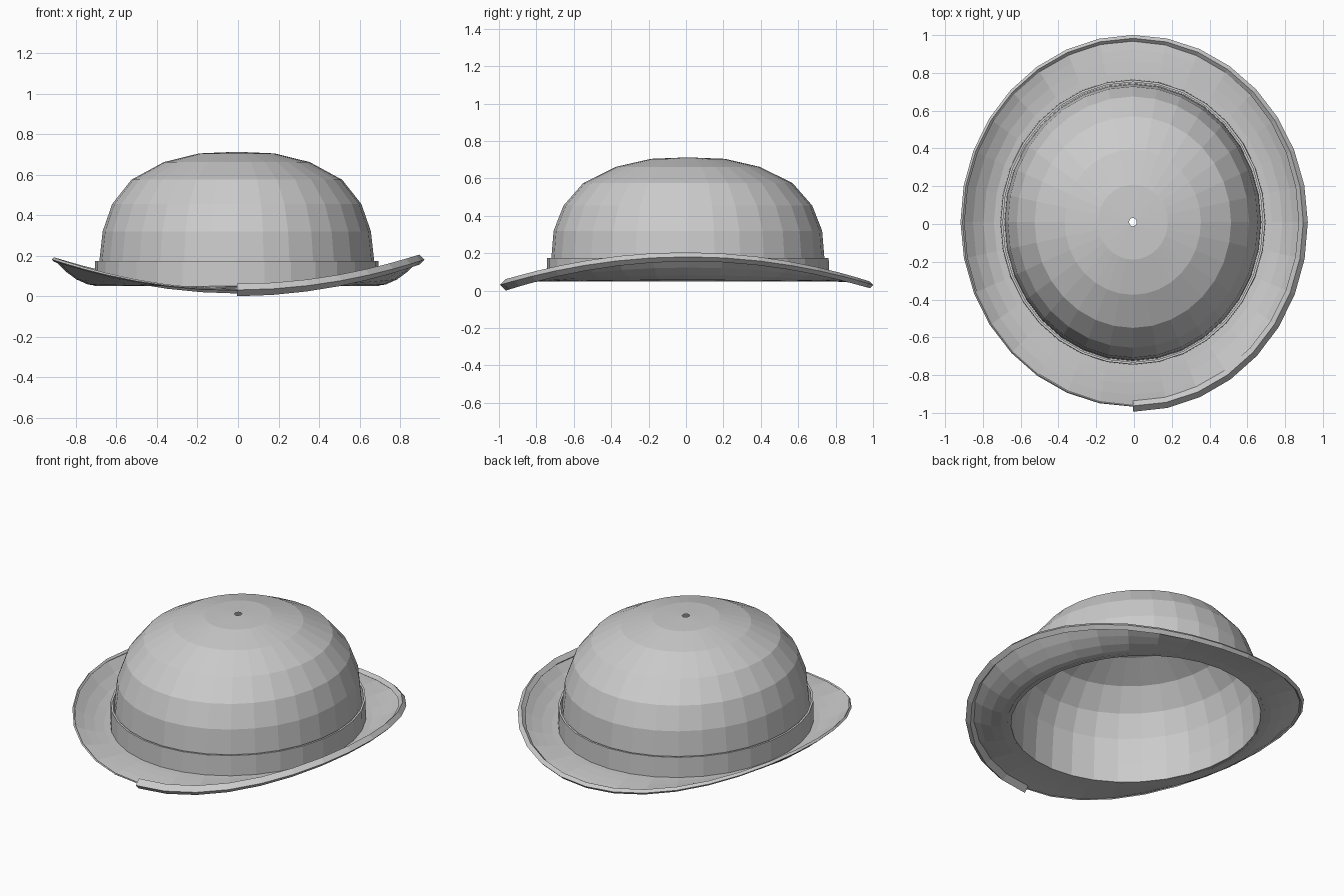
import bpy, bmesh, math

if "Cube" in bpy.data.objects:
    bpy.data.objects.remove(bpy.data.objects["Cube"])

SEG = 32
CX, CY = -0.006, 0.01

felt = bpy.data.materials.new("grey felt")
felt.diffuse_color = (0.6, 0.6, 0.6, 1)
felt.use_nodes = True
felt.node_tree.nodes["Principled BSDF"].inputs["Base Color"].default_value = felt.diffuse_color


def loft(name, rings, closed_rings=True, wrap=False, cap=False):
    """Skin quads between successive rings of points."""
    bm = bmesh.new()
    vr = [[bm.verts.new(p) for p in ring] for ring in rings]
    n = len(vr[0])
    pairs = list(zip(vr, vr[1:]))
    if wrap:
        pairs.append((vr[-1], vr[0]))
    for a, b in pairs:
        for i in range(n if closed_rings else n - 1):
            j = (i + 1) % n
            bm.faces.new((a[i], a[j], b[j], b[i]))
    if cap:
        bm.faces.new(vr[0])
        bm.faces.new(vr[-1])
    bmesh.ops.recalc_face_normals(bm, faces=bm.faces)
    me = bpy.data.meshes.new(name)
    bm.to_mesh(me)
    bm.free()
    me.materials.append(felt)
    ob = bpy.data.objects.new(name, me)
    bpy.context.collection.objects.link(ob)
    return ob


def angle(i):
    return -math.pi / 2 + 2 * math.pi * i / SEG


def ellipse(rx, ry, z):
    return [(CX + rx * math.cos(angle(i)), CY + ry * math.sin(angle(i)), z)
            for i in range(SEG)]


def rim_z(a):
    # brim edge curls up at the sides and dips at front and back
    return 0.031 + 0.15 * math.cos(a) ** 2


# Domed crown, open below, with a tiny hole on top
profile = [(0.68, 0.735, 0.05), (0.678, 0.73, 0.175), (0.662, 0.718, 0.32),
           (0.615, 0.665, 0.455), (0.52, 0.56, 0.575), (0.36, 0.385, 0.662),
           (0.185, 0.198, 0.705), (0.02, 0.022, 0.712)]
loft("crown", [ellipse(*p) for p in profile])

# Hat band around the base of the crown
loft("hat_band", [ellipse(0.69, 0.743, 0.05), ellipse(0.702, 0.755, 0.05),
                  ellipse(0.70, 0.753, 0.175), ellipse(0.688, 0.741, 0.175)],
     wrap=True)

# Curled brim
RX, RY = 0.902, 0.973
brim = []
for k in range(5):
    f = k / 4
    ring = []
    for i in range(SEG):
        a = angle(i)
        rx, ry = 0.68 + (RX - 0.68) * f, 0.735 + (RY - 0.735) * f
        z = 0.05 + (rim_z(a) - 0.05) * f ** 2
        ring.append((CX + rx * math.cos(a), CY + ry * math.sin(a), z))
    brim.append(ring)
loft("brim", brim)

# Diamond-section edge trim that tapers as it runs round from the front
trim = []
for i in range(SEG + 1):
    a = angle(i)
    r = 0.031 - 0.027 * i / SEG
    c, s, z = math.cos(a), math.sin(a), rim_z(a)
    trim.append([(CX + (RX + dr * r) * c, CY + (RY + dr * r) * s, z + dz * r)
                 for dr, dz in ((1, 0), (0, 1), (-1, 0), (0, -1))])
loft("brim_trim", trim, cap=True)
